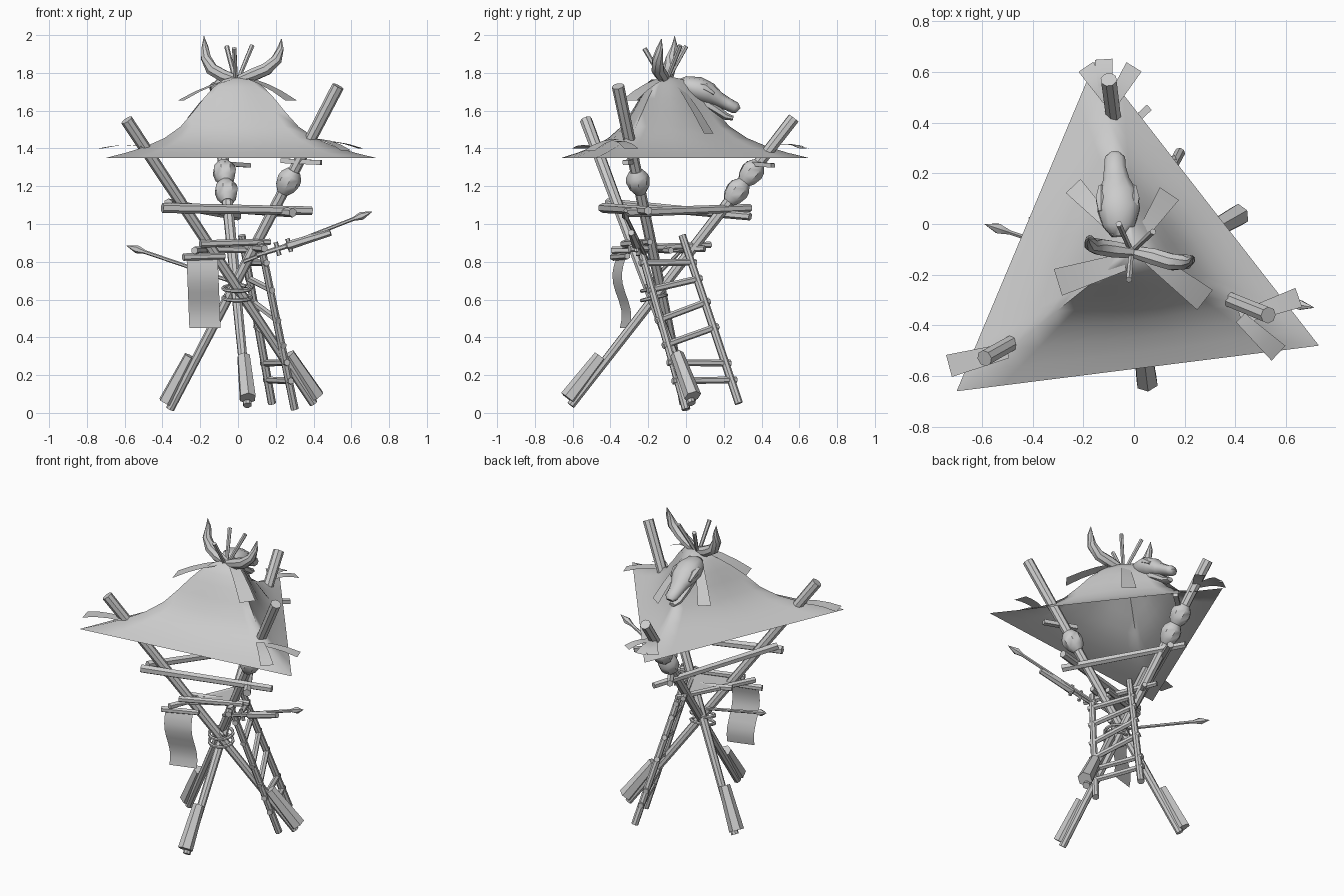
import bpy, bmesh, math
from mathutils import Vector as V

if "Cube" in bpy.data.objects:
    bpy.data.objects.remove(bpy.data.objects["Cube"])

grey = bpy.data.materials.new("plain_grey")
grey.use_nodes = True
grey.diffuse_color = (0.6, 0.6, 0.6, 1)
grey.node_tree.nodes["Principled BSDF"].inputs["Base Color"].default_value = (0.6, 0.6, 0.6, 1)


def finish(name, bm, angle=40):
    bmesh.ops.recalc_face_normals(bm, faces=bm.faces)
    mesh = bpy.data.meshes.new(name)
    bm.to_mesh(mesh)
    bm.free()
    mesh.materials.append(grey)
    ob = bpy.data.objects.new(name, mesh)
    bpy.context.collection.objects.link(ob)
    bpy.ops.object.select_all(action="DESELECT")
    ob.select_set(True)
    bpy.context.view_layer.objects.active = ob
    bpy.ops.object.shade_smooth_by_angle(angle=math.radians(angle))
    return ob


def tube(name, points, radii, sides=8, squash=1.0, angle=40):
    """Loft of rings through points; squash flattens the rings vertically."""
    bm = bmesh.new()
    pts = [V(p) for p in points]
    rings = []
    for i, p in enumerate(pts):
        d = (pts[min(i + 1, len(pts) - 1)] - pts[max(i - 1, 0)]).normalized()
        u = d.cross(V((0, 0, 1)))
        u = u.normalized() if u.length > 0.01 else V((1, 0, 0))
        w = d.cross(u)
        turn = [2 * math.pi * (k + 0.5) / sides for k in range(sides)]
        rings.append([bm.verts.new(p + radii[i] * (u * math.cos(a) + w * squash * math.sin(a)))
                      for a in turn])
    for a, b in zip(rings, rings[1:]):
        for k in range(sides):
            n = (k + 1) % sides
            bm.faces.new((a[k], a[n], b[n], b[k]))
    bm.faces.new(rings[0])
    bm.faces.new(rings[-1])
    return finish(name, bm, angle)


def rod(name, p, q, r, r2=None, sides=8, squash=1.0):
    return tube(name, [p, q], [r, r if r2 is None else r2], sides, squash)


def strip(name, p, q, width, end_width, sag=0.02):
    """Thin bent leaf of hide from p to q."""
    bm = bmesh.new()
    p, q = V(p), V(q)
    side = (q - p).cross(V((0, 0, 1))).normalized()
    rows = []
    for i in range(4):
        t = i / 3
        c = p.lerp(q, t) + V((0, 0, sag * math.sin(math.pi * t)))
        h = side * (width + (end_width - width) * t) / 2
        rows.append((bm.verts.new(c - h), bm.verts.new(c + h)))
    for a, b in zip(rows, rows[1:]):
        bm.faces.new((a[0], a[1], b[1], b[0]))
    return finish(name, bm, 60)


# Three crossing poles with a stout log tied to each foot
poles = {
    "left": (V((-0.59, -0.53, 1.55)), V((0.4, 0.03, 0.05))),
    "right": (V((0.53, -0.36, 1.73)), V((-0.36, 0.0, 0.02))),
    "back": (V((-0.1, 0.57, 1.56)), V((0.05, -0.61, 0.04))),
}
for key, (top, foot) in poles.items():
    rod(key + "_pole", top, foot, 0.033, 0.023)
    d = (top - foot).normalized()
    flat = V((foot.x, foot.y + 0.17, 0)).normalized()
    out = (flat - d * flat.dot(d)).normalized()
    base = foot + out * 0.035 + d * 0.02
    rod(key + "_foot_log", base, base + d * 0.28, 0.046, 0.036, 6)

# Rope binding where the poles cross
for i, z in enumerate((0.61, 0.66)):
    ring = [(0.075 * math.cos(a) - 0.005, -0.17 + 0.065 * math.sin(a), z + 0.015 * math.sin(a))
            for a in [math.pi * k / 8 for k in range(17)]]
    tube(f"rope_binding_{i}", ring, [0.01] * 17, 6)

# Upper and lower beams linking the poles
beams = [
    ((-0.4, -0.44, 1.085), (0.39, -0.2, 1.07), 0.027),
    ((-0.37, -0.42, 1.11), (0.0, 0.34, 1.04), 0.025),
    ((0.29, -0.32, 1.06), (-0.12, 0.34, 1.085), 0.025),
    ((-0.2, -0.33, 0.895), (0.17, -0.19, 0.905), 0.02),
    ((-0.23, -0.39, 0.86), (0.0, 0.1, 0.87), 0.02),
    ((0.14, -0.3, 0.87), (-0.07, 0.13, 0.89), 0.02),
    ((-0.29, -0.385, 0.825), (-0.07, -0.31, 0.83), 0.02),
    ((-0.2, -0.2, 0.87), (0.14, -0.08, 0.86), 0.02),
]
for i, (p, q, r) in enumerate(beams):
    rod(f"beam_{i}", p, q, r, r * 0.85, 6)

# Triangular floor hide
bm = bmesh.new()
bm.faces.new([bm.verts.new(p) for p in
              ((-0.2, -0.35, 0.87), (0.12, -0.22, 0.89), (-0.03, 0.08, 0.88))])
finish("floor_hide", bm)

# Wavy hanging banner
bm = bmesh.new()
rows = []
for i in range(9):
    t = i / 8
    wave = -0.025 * math.sin(2 * math.pi * t * 0.9)
    rows.append([bm.verts.new((x + 0.015 * (t - 0.5), y + wave, 0.83 - 0.38 * t))
                 for x, y in ((-0.265, -0.365), (-0.1, -0.315))])
for a, b in zip(rows, rows[1:]):
    bm.faces.new((a[0], a[1], b[1], b[0]))
finish("hanging_banner", bm, 60)

# Ladder
rail_a = (V((0.18, 0.28, 0.05)), V((0.02, -0.02, 0.94)))
rail_b = (V((0.3, 0.0, 0.02)), V((0.12, -0.25, 0.9)))
rod("ladder_rail_back", *rail_a, 0.022, 0.02)
rod("ladder_rail_front", *rail_b, 0.022, 0.02)
for i, (ta, tb) in enumerate(((0.14, 0.17), (0.24, 0.28), (0.45, 0.39),
                              (0.6, 0.54), (0.74, 0.72), (0.84, 0.88))):
    a, b = rail_a[0].lerp(rail_a[1], ta), rail_b[0].lerp(rail_b[1], tb)
    e = (a - b) * 0.1
    rod(f"ladder_rung_{i}", a + e, b - e, 0.018, 0.018, 6)

# Two spears and a sheathed blade
for name, tip, end in (("left_spear", V((-0.59, 0.0, 0.885)), V((0.04, -0.21, 0.67))),
                       ("right_spear", V((0.71, -0.33, 1.065)), V((0.03, -0.2, 0.8)))):
    d = (end - tip).normalized()
    tube(name, [tip, tip + d * 0.06, tip + d * 0.1, tip + d * 0.11, end],
         [0.001, 0.022, 0.012, 0.01, 0.01], 6)
hilt, point = V((0.1, -0.24, 0.835)), V((0.49, -0.29, 0.955))
tube("blade_sheath", [hilt.lerp(point, t) for t in (0, 0.4, 0.42, 1)],
     [0.012, 0.014, 0.024, 0.018], 6)
for i, t in enumerate((0.28, 0.44)):
    c = hilt.lerp(point, t)
    rod(f"blade_guard_{i}", c + V((-0.01, 0, 0.035)), c + V((0.01, 0, -0.035)), 0.012, sides=6)

# Large beads threaded on the poles
for i, (key, z) in enumerate((("back", 1.275), ("back", 1.175), ("right", 1.23))):
    top, foot = poles[key]
    c = top.lerp(foot, (top.z - z) / (top.z - foot.z))
    d = (top - foot).normalized()
    tube(f"pole_bead_{i}", [c + d * h for h in (-0.075, -0.045, 0, 0.03, 0.06)],
         [0.032, 0.053, 0.064, 0.058, 0.036], 8)

# Flat pegs below the roof
rod("back_peg", (-0.08, 0.33, 1.32), (0.06, 0.46, 1.31), 0.02, sides=4, squash=0.8)
rod("right_peg", (0.23, -0.26, 1.335), (0.44, -0.32, 1.325), 0.022, sides=4, squash=0.8)

# Tent-like hide roof: concentric rings, round near the peak, triangular at the hem
peak = V((0.0, -0.1, 0))
corners = [V((-0.7, -0.66, 0)), V((0.73, -0.48, 0)), V((-0.15, 0.65, 0))]
per = 8
hem = [corners[s].lerp(corners[(s + 1) % 3], k / per) - peak for s in range(3) for k in range(per)]
profile = ((0.12, 1.765), (0.2, 1.725), (0.28, 1.665), (0.36, 1.595), (0.46, 1.515),
           (0.58, 1.455), (0.72, 1.41), (0.86, 1.377), (1.0, 1.35))
bm = bmesh.new()
centre = bm.verts.new((peak.x, peak.y, 1.785))
last = None
for t, z in profile:
    blend = 0.3 * (1 - t)
    ring = []
    for h in hem:
        p = peak + t * h.lerp(h.normalized() * 0.6, blend)
        ring.append(bm.verts.new((p.x, p.y, z)))
    for k in range(len(ring)):
        n = (k + 1) % len(ring)
        if last:
            bm.faces.new((last[k], last[n], ring[n], ring[k]))
        else:
            bm.faces.new((centre, ring[n], ring[k]))
    last = ring
finish("hide_roof", bm, 80)

# Leaf strips around the peak and at the corners
strips = [
    ((-0.04, -0.15, 1.765), (-0.3, -0.23, 1.655), 0.07, 0.11),
    ((0.06, -0.13, 1.77), (0.28, -0.3, 1.655), 0.06, 0.1),
    ((0.02, -0.06, 1.765), (0.14, 0.12, 1.48), 0.04, 0.09),
    ((-0.07, -0.03, 1.76), (-0.24, 0.15, 1.56), 0.04, 0.08),
    ((-0.5, -0.5, 1.41), (-0.73, -0.56, 1.4), 0.06, 0.09),
    ((0.42, -0.37, 1.44), (0.65, -0.29, 1.4), 0.05, 0.08),
    ((0.42, -0.37, 1.45), (0.57, -0.51, 1.39), 0.05, 0.08),
    ((-0.1, 0.49, 1.42), (-0.19, 0.62, 1.4), 0.05, 0.07),
    ((-0.11, 0.5, 1.42), (-0.12, 0.65, 1.4), 0.05, 0.07),
    ((-0.08, 0.49, 1.42), (0.0, 0.62, 1.4), 0.05, 0.07),
]
for i, s in enumerate(strips):
    strip(f"leaf_strip_{i}", *s, sag=0.012)

# Horns and sticks on the peak
tube("right_horn", [(0.0, -0.11, 1.76), (-0.08, -0.1, 1.785), (-0.14, -0.09, 1.82),
                    (-0.17, -0.08, 1.88), (-0.175, -0.06, 1.94), (-0.18, -0.06, 1.995)],
     [0.025, 0.035, 0.034, 0.028, 0.017, 0.002])
tube("left_horn", [(0.0, -0.11, 1.76), (0.08, -0.13, 1.79), (0.15, -0.15, 1.82),
                   (0.205, -0.15, 1.87), (0.225, -0.14, 1.93), (0.23, -0.13, 1.98)],
     [0.025, 0.035, 0.035, 0.03, 0.018, 0.002])
for i, tip in enumerate(((-0.02, -0.22, 1.93), (-0.06, 0.0, 1.94), (0.075, -0.03, 1.945))):
    rod(f"peak_stick_{i}", (-0.01, -0.11, 1.74), tip, 0.011, 0.013, 6)

# Animal skull lying on the rear slope, with brows and lower jaw
tube("skull", [(-0.06, -0.05, 1.74), (-0.06, -0.01, 1.735), (-0.06, 0.06, 1.715), (-0.065, 0.12, 1.69),
               (-0.07, 0.17, 1.66), (-0.075, 0.22, 1.635), (-0.075, 0.26, 1.615), (-0.075, 0.275, 1.6)],
     [0.03, 0.065, 0.088, 0.08, 0.055, 0.045, 0.042, 0.025], 10, 0.75, 60)
tube("skull_jaw", [(-0.065, 0.06, 1.66), (-0.07, 0.14, 1.615), (-0.075, 0.21, 1.57), (-0.075, 0.25, 1.56)],
     [0.05, 0.05, 0.036, 0.022], 8, 0.6)
for name, x in (("left", 0.0), ("right", -0.13)):
    tube(name + "_brow", [(x, 0.05, 1.74), (x, 0.1, 1.725), (x, 0.15, 1.69)], [0.012, 0.024, 0.01], 6)
